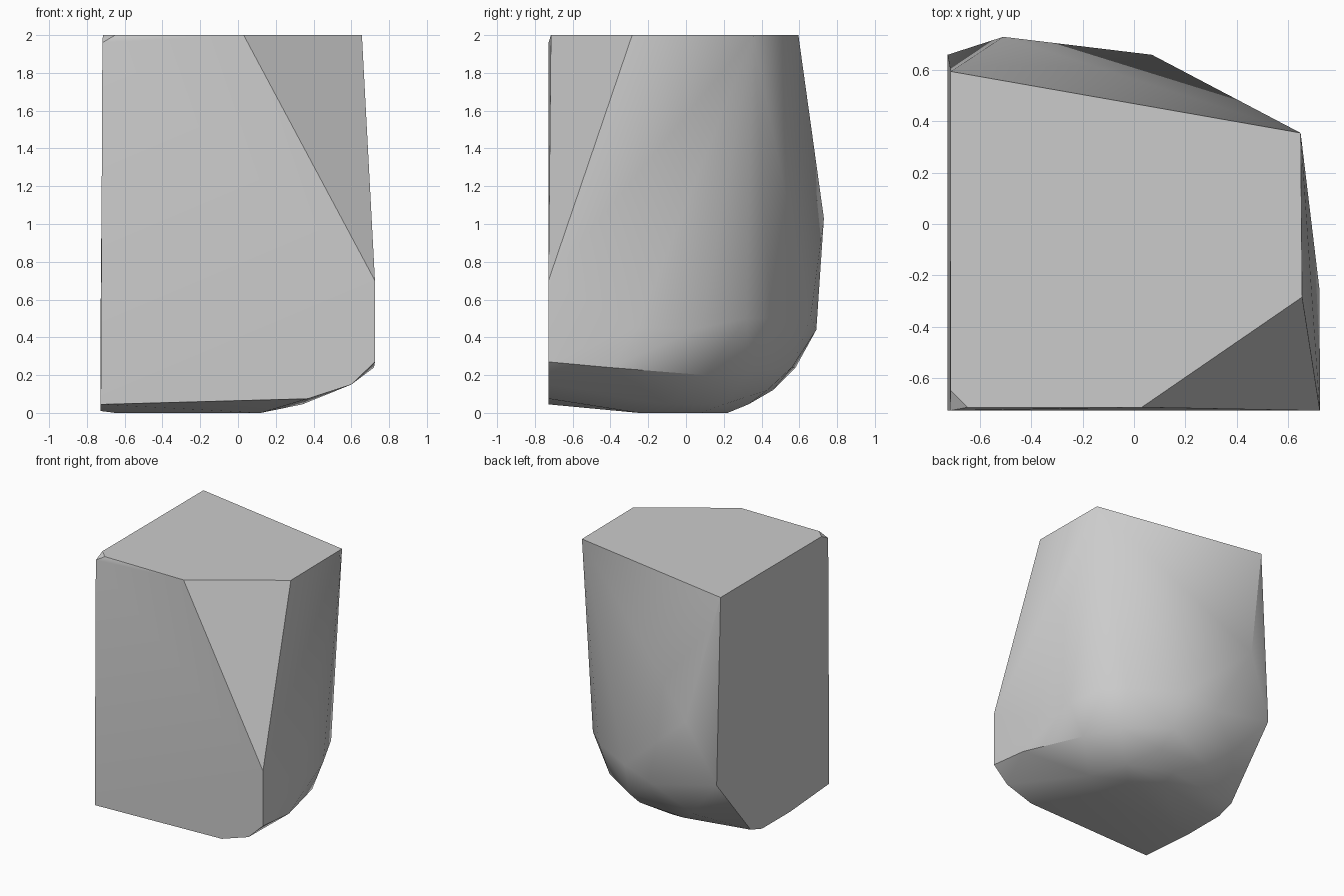
import bpy
import bmesh
import math

default_cube = bpy.data.objects.get("Cube")
if default_cube:
    bpy.data.objects.remove(default_cube, do_unlink=True)

HEIGHT = 2.0
FRONT = -0.728
LEFT_SIDE = -0.727


def make_material(name, colour):
    """One flat colour for the viewport and for a render."""
    material = bpy.data.materials.new(name)
    material.use_nodes = True
    material.diffuse_color = colour
    shader = material.node_tree.nodes["Principled BSDF"]
    shader.inputs["Base Color"].default_value = colour
    shader.inputs["Roughness"].default_value = 0.6
    return material


def at_height(outline, z):
    """Lift a flat (x, y) outline to one height."""
    return [(x, y, z) for x, y in outline]


def at_front(outline):
    """Stand a (x, z) outline on the front plane."""
    return [(x, FRONT, z) for x, z in outline]


def at_side(outline):
    """Stand a (y, z) outline on the flat side plane."""
    return [(LEFT_SIDE, y, z) for y, z in outline]


def hull_object(name, points, material):
    """Wrap a set of outlines in one convex skin with clean flat faces."""
    bm = bmesh.new()
    for point in points:
        bm.verts.new(point)
    result = bmesh.ops.convex_hull(bm, input=list(bm.verts))
    unused = set(result["geom_interior"]) | set(result["geom_unused"])
    loose = [item for item in unused if isinstance(item, bmesh.types.BMVert)]
    bmesh.ops.delete(bm, geom=loose, context="VERTS")
    bmesh.ops.dissolve_limit(bm, angle_limit=math.radians(1),
                             verts=list(bm.verts), edges=list(bm.edges))
    bmesh.ops.recalc_face_normals(bm, faces=list(bm.faces))
    mesh = bpy.data.meshes.new(name)
    bm.to_mesh(mesh)
    bm.free()
    mesh.materials.append(material)
    obj = bpy.data.objects.new(name, mesh)
    bpy.context.collection.objects.link(obj)
    return obj


# Flat top with a large cut corner and a tiny chipped corner
top_rim = at_height([(-0.715, 0.595), (0.65, 0.355), (0.656, -0.285),
                     (0.03, -0.715), (-0.65, -0.715), (-0.715, -0.65)], HEIGHT)

# Flat front panel, rounded at its lower right
front_panel = at_front([(LEFT_SIDE, 0.045), (0.37, 0.075), (0.6, 0.15),
                        (0.725, 0.27), (0.725, 0.7), (-0.718, 1.96)])

# Flat side panel, cut away at its lower back
side_panel = at_side([(-0.25, 0.01), (0.1, 0.01), (0.24, 0.055), (0.66, 0.56)])

# Bulging back
back_bulge = [(-0.51, 0.73, 1.03), (0.07, 0.66, 0.51), (-0.2, 0.69, 0.44),
              (-0.455, 0.58, 0.24)]

# Widest line around the rounded back corner
corner_bulge = [(0.724, -0.26, 0.45), (0.68, 0.08, 0.45),
                (0.58, 0.32, 0.5), (0.44, 0.45, 0.5)]

# Rounded turn from the sides to the underside
lower_turn = [(0.72, -0.4, 0.24), (0.57, 0.1, 0.2), (0.42, 0.34, 0.22),
              (0.1, 0.56, 0.24)]
lower_turn += at_height([(0.1, 0.43), (-0.3, 0.46)], 0.12)
lower_turn += at_height([(0.34, -0.1), (0.24, 0.2), (-0.1, 0.33)], 0.045)

# Flat underside
underside = at_height([(-0.65, -0.25), (0.12, -0.25), (0.12, 0.08),
                       (-0.1, 0.22), (-0.6, 0.1)], 0)

stone_grey = make_material("stone_grey", (0.6, 0.6, 0.6, 1.0))
block = hull_object("stone_block",
                    top_rim + front_panel + side_panel + back_bulge
                    + corner_bulge + lower_turn + underside, stone_grey)

# Soft rounded corner, crisp panel edges
bpy.context.view_layer.objects.active = block
block.select_set(True)
bpy.ops.object.shade_smooth_by_angle(angle=math.radians(30))
